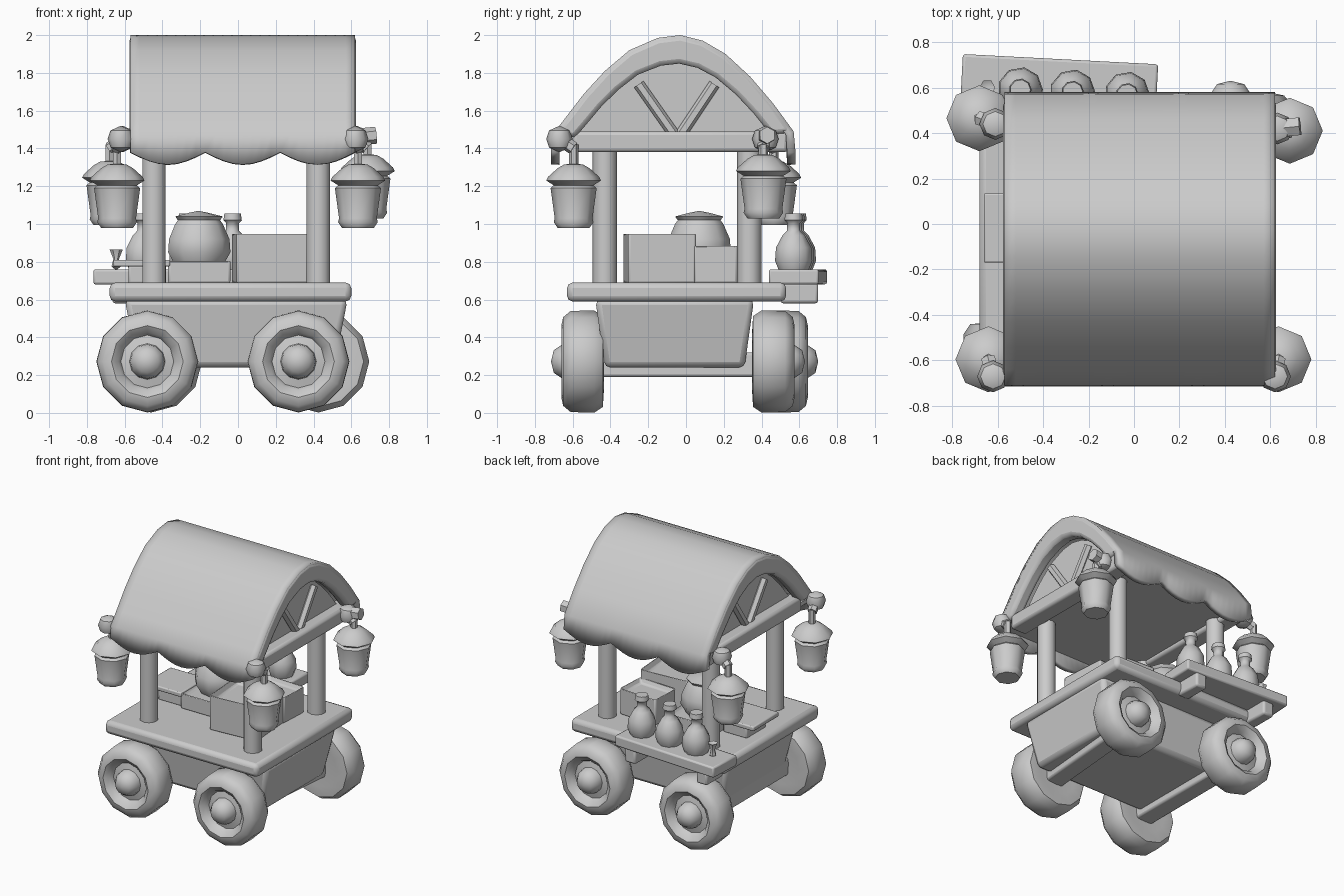
import bpy, bmesh, math
from mathutils import Vector

if "Cube" in bpy.data.objects:
    bpy.data.objects.remove(bpy.data.objects["Cube"])


def finish(name, bm, loc=(0, 0, 0), rot=(0, 0, 0), bevel=0, smooth=40):
    bmesh.ops.recalc_face_normals(bm, faces=bm.faces)
    me = bpy.data.meshes.new(name)
    bm.to_mesh(me)
    bm.free()
    ob = bpy.data.objects.new(name, me)
    bpy.context.collection.objects.link(ob)
    ob.location, ob.rotation_euler = loc, rot
    if bevel:
        m = ob.modifiers.new("bevel", "BEVEL")
        m.width, m.segments = bevel, 2
    bpy.ops.object.select_all(action='DESELECT')
    bpy.context.view_layer.objects.active = ob
    ob.select_set(True)
    bpy.ops.object.shade_smooth_by_angle(angle=math.radians(smooth))
    return ob


def box(name, x, y, z, bevel=0.015, turn=0, taper=(1, 1), open_top=0):
    bm = bmesh.new()
    bmesh.ops.create_cube(bm, size=1)
    size = (x[1] - x[0], y[1] - y[0], z[1] - z[0])
    for v in bm.verts:
        k = taper if v.co.z < 0 else (1, 1)
        v.co = Vector((v.co.x * size[0] * k[0], v.co.y * size[1] * k[1], v.co.z * size[2]))
    if open_top:
        top = [f for f in bm.faces if f.calc_center_median().z > size[2] * 0.49]
        bmesh.ops.inset_region(bm, faces=top, thickness=0.035)
        bmesh.ops.translate(bm, verts=top[0].verts, vec=(0, 0, -open_top))
    loc = (sum(x) / 2, sum(y) / 2, sum(z) / 2)
    return finish(name, bm, loc, (0, 0, math.radians(turn)), bevel)


def lathe(name, profile, loc, seg=10, rot=(0, 0, 0), smooth=45):
    bm = bmesh.new()
    rings = []
    for r, h in profile:
        n = 1 if r == 0 else seg
        rings.append([bm.verts.new((r * math.cos(2 * math.pi * i / seg),
                                    r * math.sin(2 * math.pi * i / seg), h)) for i in range(n)])
    for a, b in zip(rings, rings[1:]):
        for i in range(seg):
            j = (i + 1) % seg
            quad = [a[i % len(a)], a[j % len(a)], b[j % len(b)], b[i % len(b)]]
            bm.faces.new(list(dict.fromkeys(quad)))
    return finish(name, bm, loc, rot, smooth=smooth)


def rod(name, a, b, r, seg=8):
    a, b = Vector(a), Vector(b)
    d = b - a
    bm = bmesh.new()
    bmesh.ops.create_cone(bm, cap_ends=True, segments=seg, radius1=r, radius2=r, depth=d.length)
    bmesh.ops.transform(bm, matrix=d.to_track_quat('Z', 'Y').to_matrix().to_4x4(), verts=bm.verts)
    return finish(name, bm, (a + b) / 2, smooth=50)


def extrude_yz(name, pts, x0, x1, bevel=0):
    bm = bmesh.new()
    f = bm.faces.new([bm.verts.new((x0, y, z)) for y, z in pts])
    new = bmesh.ops.extrude_face_region(bm, geom=[f])['geom']
    bmesh.ops.translate(bm, verts=[g for g in new if isinstance(g, bmesh.types.BMVert)], vec=(x1 - x0, 0, 0))
    return finish(name, bm, bevel=bevel)


# chassis
box("deck", (-0.68, 0.60), (-0.63, 0.53), (0.59, 0.69), 0.03)
box("cart_body", (-0.60, 0.58), (-0.48, 0.36), (0.24, 0.60), 0.03, taper=(0.88, 0.88))

# wheels, axles
wheel = [(0, .17), (.06, .155), (.09, .11), (.095, .07), (.14, .06), (.155, .09), (.19, .115), (.235, .105),
         (.268, .065), (.27, -.06), (.24, -.105), (.16, -.11), (0, -.08)]
for name, x, y, side in (("front_left", -.48, -.545, 1), ("front_right", .32, -.545, 1),
                         ("back_left", -.46, .53, -1), ("back_right", .425, .46, -1)):
    lathe(name + "_wheel", wheel, (x, y, .272), 12, (side * math.pi / 2, 0, 0))
box("left_axle", (-.54, -.40), (-.50, .48), (.19, .32))
box("right_axle", (.30, .44), (-.50, .42), (.19, .32), turn=-5)

# posts
for x in (-0.445, 0.425):
    for y in (-0.43, 0.335):
        rod("post", (x, y, 0.68), (x, y, 1.45), 0.065, 10)

# roof cloth with scalloped hems
outer = [(-.71, 1.47), (-.64, 1.56), (-.54, 1.69), (-.43, 1.81), (-.30, 1.92), (-.15, 1.985), (-.03, 2.0),
         (.09, 1.97), (.21, 1.90), (.34, 1.78), (.46, 1.64), (.57, 1.49)]
X0, X1, N = -0.57, 0.62, 24
bm = bmesh.new()
cols = []
for i in range(N + 1):
    t = i / N
    hem = 1.375 - 0.065 * abs(math.sin(3 * math.pi * t))
    pts = [(-.715, hem + 0.005)] + outer + [(.58, hem + 0.005)]
    cols.append([bm.verts.new((X0 + (X1 - X0) * t, y, z)) for y, z in pts])
for a, b in zip(cols, cols[1:]):
    for j in range(len(a) - 1):
        bm.faces.new((a[j], b[j], b[j + 1], a[j + 1]))
roof = finish("roof_cloth", bm, smooth=50)
m = roof.modifiers.new("thickness", "SOLIDIFY")
m.thickness = 0.045
m.offset = -1 if roof.data.polygons[6].normal.z > 0 else 1

# ceiling, arched rims, gable panels and braces
box("ceiling", (-.54, .58), (-.67, .54), (1.41, 1.44), 0)
inner = [(-0.065 + (y + 0.065) * 0.81, 1.42 + (z - 1.42) * 0.74) for y, z in outer]
for name, a, b, s in (("left", -.575, -.48, -1), ("right", .625, .53, 1)):
    extrude_yz(name + "_roof_rim", [(y * .995, z - .004) for y, z in outer] + inner[::-1], a, b, 0.025)
    extrude_yz(name + "_gable_panel", inner, b - s * 0.01, b - s * 0.04)
    box(name + "_tie_beam", sorted((a - s * .02, b - s * .06)), (-.60, .54), (1.38, 1.49), 0.02)
    rod(name + "_brace_front", (b, -.06, 1.47), (b, -.25, 1.74), 0.03, 6)
    rod(name + "_brace_back", (b, -.03, 1.47), (b, .15, 1.74), 0.03, 6)

# lanterns with knobs and hooks
lantern = [(0, 0), (.085, 0), (.105, .03), (.10, .05), (.122, .21), (.105, .225), (.145, .25), (.135, .27),
           (.085, .315), (.05, .335), (0, .34)]
knob = [(0, -.07), (.055, -.045), (.07, 0), (.055, .045), (0, .07)]
for name, kx, ky, lx, ly, z in (("front_left", -.62, -.67, -.64, -.595, .98),
                                ("front_right", .62, -.67, .635, -.595, .98),
                                ("back_left", -.61, .44, -.68, .465, .995),
                                ("back_right", .63, .42, .685, .41, 1.03)):
    lathe(name + "_knob", knob, (kx, ky, 1.45), 8)
    lathe(name + "_lantern", lantern, (lx, ly, z), 8)
    rod(name + "_hook_arm", (kx, ky, 1.45), (lx, ly, 1.40), 0.035, 6)
    rod(name + "_hook", (lx, ly, 1.42), (lx, ly, z + .32), 0.025, 6)
rod("back_right_peg", (.63, .42, 1.46), (.73, .43, 1.47), 0.045, 6)

# back shelf with brackets and bottles
box("back_shelf", (-.76, .10), (.46, .725), (.68, .76), 0.012, turn=-3)
for x in (-.62, -.02):
    box("shelf_bracket", (x - .045, x + .045), (.50, .70), (.58, .69), 0.015)
bottle = [(0, 0), (.08, 0), (.10, .05), (.095, .12), (.06, .185), (.035, .21), (.035, .25), (.05, .265),
          (.045, .30), (0, .30)]
for x, y in ((-.50, .59), (-.27, .58), (-.03, .57)):
    lathe("bottle", bottle, (x, y, .755), 9)
lathe("small_sprig", [(0, 0), (.025, .02), (.015, .06), (.035, .11), (0, .09)], (-.645, .6, .755), 6)

# goods on the deck
box("big_crate", (-.02, .36), (-.32, .04), (.685, .955), 0.012, turn=4, open_top=0.05)
box("back_crate", (.05, .36), (.05, .28), (.685, .89), 0.012, turn=-3, open_top=0.04)
box("low_crate", (-.37, -.04), (-.16, .28), (.685, .81), 0.012, open_top=0.03)
box("side_board", (-.66, -.36), (-.17, .135), (.775, .81), 0.008)
box("side_board_support", (-.58, -.38), (-.13, .10), (.685, .78), 0.01)
lathe("sack", [(0, 0), (.13, 0), (.17, .07), (.165, .14), (.13, .22), (.115, .24), (.13, .26), (.05, .28), (0, .29)],
      (-.21, .07, .78), 9)
